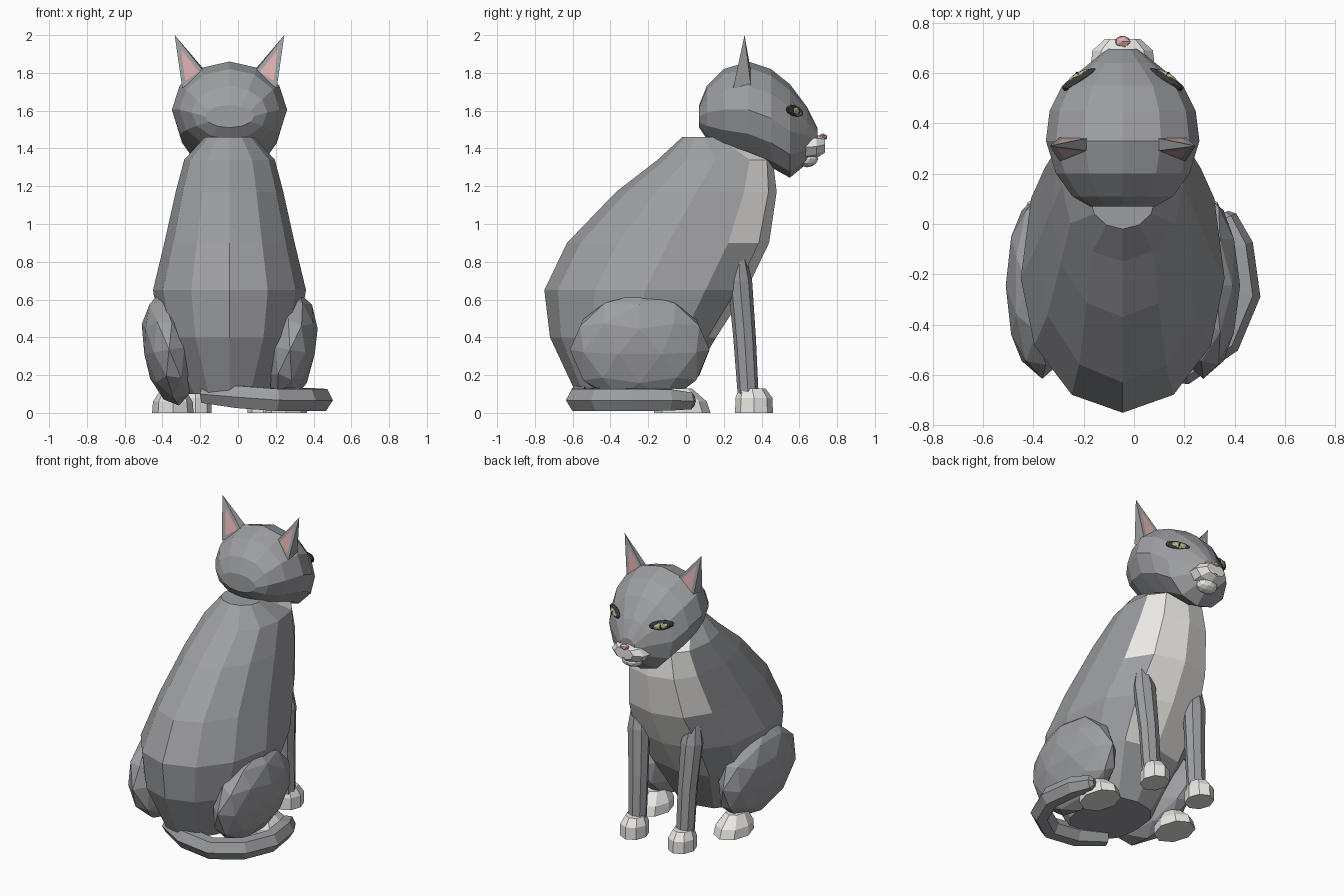
import bpy, bmesh
from math import sin, cos, pi, radians, copysign
from mathutils import Matrix, Euler

if "Cube" in bpy.data.objects:
    bpy.data.objects.remove(bpy.data.objects["Cube"])

CX = -0.045  # symmetry line of the cat (the tail sticks out to +x)


def material(name, rgb):
    m = bpy.data.materials.new(name)
    m.diffuse_color = (*rgb, 1)
    m.use_nodes = True
    m.node_tree.nodes["Principled BSDF"].inputs["Base Color"].default_value = m.diffuse_color
    return m


GREY = material("grey_fur", (0.34, 0.345, 0.36))
WHITE = material("white_fur", (0.82, 0.81, 0.78))
PINK = material("pink_skin", (0.72, 0.42, 0.41))
DARK = material("dark_rim", (0.04, 0.04, 0.04))
OLIVE = material("olive_iris", (0.45, 0.50, 0.25))


def finish(name, bm, *mats):
    bmesh.ops.recalc_face_normals(bm, faces=bm.faces)
    me = bpy.data.meshes.new(name)
    bm.to_mesh(me)
    bm.free()
    for m in mats:
        me.materials.append(m)
    ob = bpy.data.objects.new(name, me)
    bpy.context.collection.objects.link(ob)
    return ob


def loft(name, rings, n, mats, axis="z", paint=None, power=1):
    """Skin rings (x, y, z, half width, half depth); power < 1 squares the far half."""
    bm = bmesh.new()
    loops = []
    for x, y, z, rx, rd in rings:
        loop = []
        for j in range(n):
            u, v = sin(2 * pi * j / n), -cos(2 * pi * j / n)
            if v > 0.01:
                u, v = copysign(abs(u) ** power, u) if abs(u) > 1e-6 else 0, v ** power
            u, v = u * rx, v * rd
            co = (x + u, y + v, z) if axis == "z" else (x + u, y, z + v)
            loop.append(bm.verts.new(co))
        loops.append(loop)
    for i, (a, b) in enumerate(zip(loops, loops[1:])):
        for j in range(n):
            k = (j + 1) % n
            f = bm.faces.new((a[j], a[k], b[k], b[j]))
            if paint and paint(i, j):
                f.material_index = 1
    bm.faces.new(loops[0])
    bm.faces.new(loops[-1])
    return finish(name, bm, *mats)


def blob(name, loc, size, mat, rot=(0, 0, 0), sub=2):
    bm = bmesh.new()
    bmesh.ops.create_icosphere(bm, subdivisions=sub, radius=1)
    turn = Euler([radians(a) for a in rot]).to_matrix().to_4x4()
    bm.transform(Matrix.Translation(loc) @ turn @ Matrix.Diagonal((*size, 1)))
    return finish(name, bm, mat)


# Body with white bib: z, back y, front y, half width
body = [(0.10, -0.58, -0.02, 0.22), (0.40, -0.72, 0.16, 0.36), (0.65, -0.75, 0.32, 0.405),
        (0.90, -0.63, 0.44, 0.345), (1.17, -0.37, 0.48, 0.285), (1.34, -0.15, 0.46, 0.24),
        (1.46, -0.02, 0.22, 0.13)]
loft("body", [(CX, (b + f) / 2, z, w, (f - b) / 2) for z, b, f, w in body], 12, (GREY, WHITE),
     paint=lambda i, j: j in ((5, 6) if i < 3 else (4, 5, 6, 7)) and i > 0, power=0.75)

# Head: y, bottom z, top z, half width
head = [(0.07, 1.51, 1.63, 0.13), (0.11, 1.45, 1.73, 0.20), (0.20, 1.39, 1.82, 0.265),
        (0.33, 1.35, 1.86, 0.305), (0.45, 1.30, 1.82, 0.29), (0.55, 1.245, 1.74, 0.24),
        (0.64, 1.32, 1.62, 0.13), (0.695, 1.38, 1.51, 0.06)]
loft("head", [(CX, y, (b + t) / 2, w, (t - b) / 2) for y, b, t, w in head], 12, (GREY,), "y")

# Muzzle, nose, chin and mouth line
loft("muzzle", [(CX, 0.60, 1.405, 0.13, 0.075), (CX, 0.69, 1.41, 0.12, 0.062),
                (CX, 0.735, 1.42, 0.07, 0.042)], 8, (WHITE,), "y")
blob("nose", (CX, 0.725, 1.46), (0.035, 0.025, 0.02), PINK, sub=1)
blob("chin", (CX, 0.64, 1.345), (0.075, 0.06, 0.045), WHITE)
blob("mouth", (CX, 0.715, 1.39), (0.05, 0.025, 0.006), DARK, sub=1)

for s, side in ((-1, "left"), (1, "right")):
    # Eye: dark rim, iris, slit pupil
    eye, tilt = (CX + s * 0.168, 0.575, 1.595), (0, -s * 10, -s * 30)
    blob(side + "_eye_rim", eye, (0.085, 0.024, 0.032), DARK, tilt)
    blob(side + "_iris", eye, (0.06, 0.031, 0.026), OLIVE, tilt)
    blob(side + "_pupil", eye, (0.012, 0.035, 0.024), DARK, tilt)

    # Ear: wedge with pink panels inset on both broad faces
    bm = bmesh.new()
    tip, fi, fo, bo, bi = [bm.verts.new((CX + s * x, y, z)) for x, y, z in (
        (0.29, 0.31, 2.0), (0.12, 0.345, 1.80), (0.25, 0.345, 1.72),
        (0.25, 0.25, 1.72), (0.13, 0.29, 1.80))]
    broad = [bm.faces.new((tip, fi, fo)), bm.faces.new((tip, bo, bi))]
    for f in ((tip, fo, bo), (tip, bi, fi), (fi, bi, bo, fo)):
        bm.faces.new(f)
    bmesh.ops.recalc_face_normals(bm, faces=bm.faces)
    for f in broad:  # panel shrunk toward the middle of the face
        bmesh.ops.inset_region(bm, faces=[f], thickness=0.022, use_boundary=True,
                               use_even_offset=True)
        f.material_index = 1
    finish(side + "_ear", bm, GREY, PINK)

    # Front leg and paw
    loft(side + "_front_leg", [(CX + s * 0.18, 0.33, 0.08, 0.06, 0.055),
                               (CX + s * 0.185, 0.31, 0.40, 0.065, 0.06),
                               (CX + s * 0.20, 0.285, 0.70, 0.075, 0.065),
                               (CX + s * 0.21, 0.28, 0.84, 0.045, 0.035)], 8, (GREY,))
    loft(side + "_front_paw", [(CX + s * 0.18, 0.36, 0.0, 0.085, 0.10),
                               (CX + s * 0.18, 0.36, 0.08, 0.085, 0.098),
                               (CX + s * 0.18, 0.35, 0.13, 0.06, 0.07)], 8, (WHITE,))

    # Haunch and hind paw
    blob(side + "_haunch", (CX + s * 0.32, -0.245, 0.335), (0.14, 0.37, 0.30), GREY, (0, s * 10, 0))
    loft(side + "_hind_paw", [(CX + s * 0.30, -0.02, 0.0, 0.11, 0.15),
                              (CX + s * 0.30, -0.03, 0.06, 0.105, 0.14),
                              (CX + s * 0.30, -0.05, 0.13, 0.06, 0.08)], 8, (WHITE,))

# Tail curled round the right side: x, y, z, radius
path = [(-0.18, -0.48, 0.10, 0.8), (0.0, -0.56, 0.085, 1), (0.20, -0.57, 0.07, 1),
        (0.36, -0.46, 0.07, 1), (0.435, -0.28, 0.07, 1), (0.41, -0.09, 0.07, 0.95),
        (0.36, 0.02, 0.065, 0.75), (0.35, 0.04, 0.065, 0.4)]
cu = bpy.data.curves.new("tail", "CURVE")
cu.dimensions = "3D"
cu.bevel_depth, cu.bevel_resolution, cu.use_fill_caps = 0.068, 1, True
sp = cu.splines.new("POLY")
sp.points.add(len(path) - 1)
for p, (x, y, z, r) in zip(sp.points, path):
    p.co, p.radius = (x, y, z, 1), r
sp.use_smooth = False
cu.materials.append(GREY)
bpy.context.collection.objects.link(bpy.data.objects.new("tail", cu))
